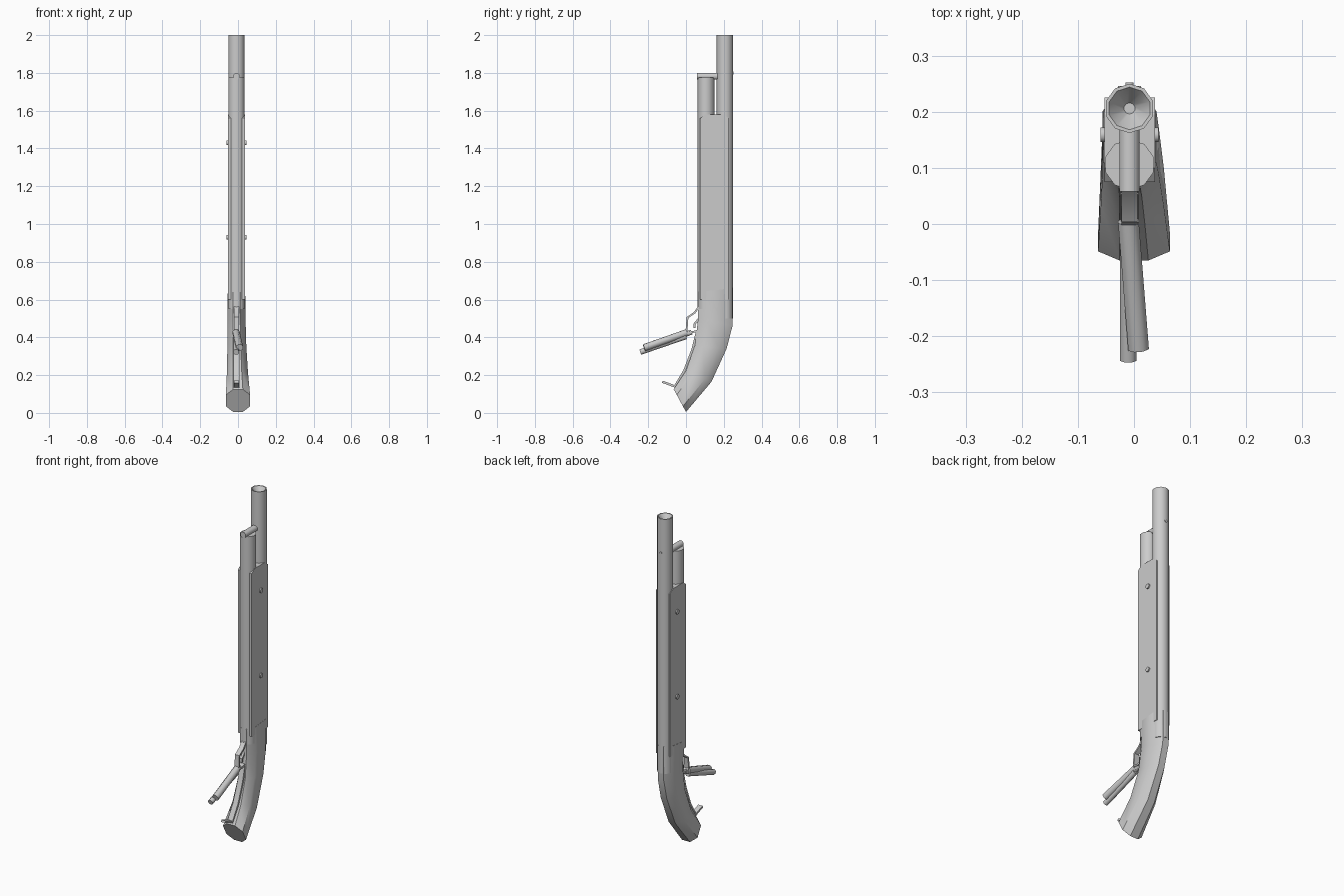
import bpy, bmesh, math
from mathutils import Vector

if "Cube" in bpy.data.objects:
    bpy.data.objects.remove(bpy.data.objects["Cube"])

GREY = (0.6, 0.6, 0.6, 1)
mat = bpy.data.materials.new("plain grey")
mat.use_nodes = True
mat.diffuse_color = GREY
mat.node_tree.nodes["Principled BSDF"].inputs["Base Color"].default_value = GREY
CX = -0.008  # centre line of barrel and stock


def loft(name, rings, angle=40):
    """Skin a list of equal-length vertex rings and cap both ends."""
    bm = bmesh.new()
    loops = [[bm.verts.new(p) for p in ring] for ring in rings]
    n = len(loops[0])
    for a, b in zip(loops, loops[1:]):
        for i in range(n):
            j = (i + 1) % n
            bm.faces.new((a[i], a[j], b[j], b[i]))
    bm.faces.new(loops[0][::-1])
    bm.faces.new(loops[-1])
    bmesh.ops.recalc_face_normals(bm, faces=bm.faces)
    mesh = bpy.data.meshes.new(name)
    bm.to_mesh(mesh)
    bm.free()
    mesh.materials.append(mat)
    obj = bpy.data.objects.new(name, mesh)
    bpy.context.collection.objects.link(obj)
    bpy.ops.object.select_all(action='DESELECT')
    obj.select_set(True)
    bpy.context.view_layer.objects.active = obj
    bpy.ops.object.shade_smooth_by_angle(angle=math.radians(angle))
    return obj


def circle(center, axis, radius, sides, turn=0.0):
    q = Vector(axis).to_track_quat('Z', 'Y')
    return [Vector(center) + q @ Vector((radius * math.cos(t), radius * math.sin(t), 0))
            for t in (math.tau * (i + turn) / sides for i in range(sides))]


def rod(name, a, b, radius, sides=8, angle=50):
    axis = Vector(b) - Vector(a)
    return loft(name, [circle(p, axis, radius, sides, 0.5) for p in (a, b)], angle)


def section(front, back, half, cx, cut=0.4, depth_cut=0.25):
    """Chamfered rectangle spanning front to back points (y, z)."""
    f, b = Vector((cx, *front)), Vector((cx, *back))
    shape = [(-cut, 0), (cut, 0), (1, depth_cut), (1, 1 - depth_cut),
             (cut, 1), (-cut, 1), (-1, 1 - depth_cut), (-1, depth_cut)]
    return [f.lerp(b, t) + Vector((half * s, 0, 0)) for s, t in shape]


def strip(name, path, half, thick):
    """Flat band following a (y, z) path, thickened to one side."""
    rings = []
    for i, p in enumerate(path):
        d = Vector(path[min(i + 1, len(path) - 1)]) - Vector(path[max(i - 1, 0)])
        n = Vector((-d.y, d.x)).normalized() * thick / 2
        p = Vector(p)
        rings.append([(CX + s * half, *(p + k * n))
                      for s, k in ((-1, -1), (1, -1), (1, 1), (-1, 1))])
    return loft(name, rings, 35)


# Barrel with a shallow recessed muzzle
up = (0, 0, 1)
loft("barrel", [circle((CX, 0.206, z), up, r, 10, 0.5)
                for z, r in ((0.5, 0.044), (2, 0.044), (2, 0.038), (1.96, 0.01))])
rod("front_sight", (CX, 0.235, 1.8), (CX, 0.252, 1.8), 0.008)

# Magazine tube and its end clamp
rod("magazine_tube", (CX, 0.106, 0.55), (CX, 0.106, 1.775), 0.045, 10)
rod("tube_clamp", (CX, 0.058, 1.782), (CX, 0.168, 1.782), 0.019)

# Flat-sided fore stock, bevelled at its top end
loft("fore_stock", [[(CX + s * 0.045, y, z) for y, z in
     ((0.075, 0.6), (0.225, 0.6), (0.225, 1.56), (0.195, 1.58), (0.1, 1.58), (0.075, 1.56))]
     for s in (-1, 1)], 20)

# Cross bolts through the stock
for i, z in enumerate((0.93, 1.43)):
    rod(f"cross_bolt_{i + 1}", (CX - 0.052, 0.159, z), (CX + 0.052, 0.159, z), 0.014)

# Curved grip widening to the butt
loft("grip", [section(*s) for s in (
    ((0.064, 0.64), (0.246, 0.66), 0.046, CX),
    ((0.064, 0.5), (0.246, 0.46), 0.048, CX),
    ((0.048, 0.36), (0.215, 0.34), 0.05, -0.006),
    ((0.0, 0.225), (0.135, 0.165), 0.056, -0.003),
    ((-0.065, 0.125), (0.0, 0.005), 0.064, 0.0))], 40)

# Front strap of the grip and the small spur near the butt
strip("grip_strap", [(0.058, 0.43), (0.036, 0.34), (-0.008, 0.225), (-0.062, 0.135)], 0.016, 0.012)
strip("butt_spur", [(-0.045, 0.135), (-0.125, 0.165)], 0.014, 0.012)

# Trigger guard and trigger
strip("trigger_guard", [(0.075, 0.57), (0.045, 0.53), (0.008, 0.505),
                        (0.003, 0.44), (0.02, 0.425), (0.065, 0.435)], 0.014, 0.01)
strip("trigger", [(0.07, 0.5), (0.045, 0.47), (0.045, 0.45)], 0.006, 0.012)

# Pair of rods hanging in front of the guard
rod("upper_rod", (-0.01, 0.005, 0.425), (0.008, -0.222, 0.345), 0.02)
rod("lower_rod", (-0.01, 0.0, 0.405), (-0.01, -0.242, 0.322), 0.016)
rod("rod_hinge", (-0.01, 0.03, 0.428), (-0.01, -0.01, 0.412), 0.014)
